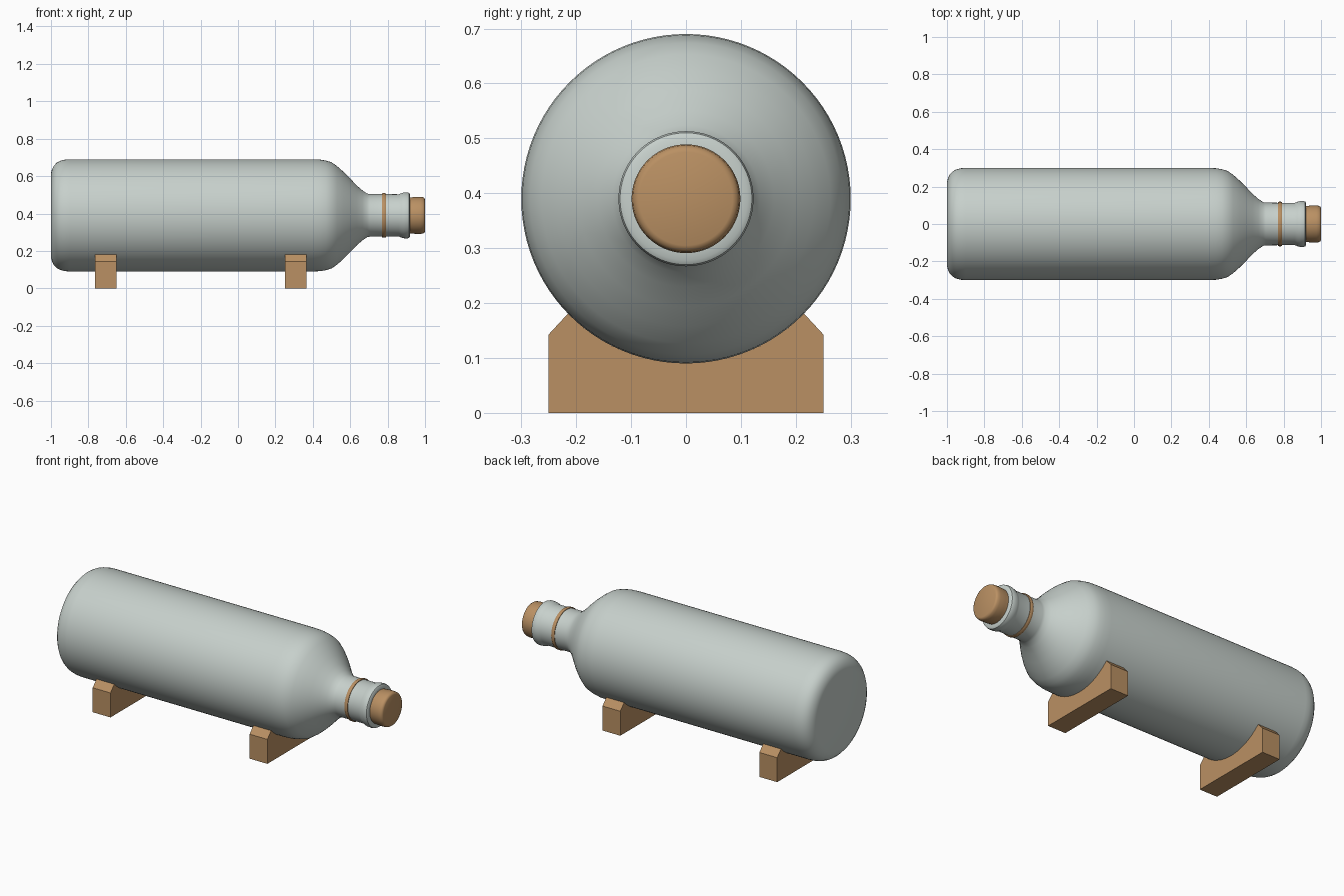
import bpy, bmesh, math

if "Cube" in bpy.data.objects:
    bpy.data.objects.remove(bpy.data.objects["Cube"])

AXIS_Z = 0.39   # height of the bottle axis
BODY_R = 0.30


def material(name, rgb):
    m = bpy.data.materials.new(name)
    m.diffuse_color = (*rgb, 1)
    m.use_nodes = True
    m.node_tree.nodes["Principled BSDF"].inputs["Base Color"].default_value = m.diffuse_color
    return m


GLASS = material("pale_grey_green", (0.57, 0.63, 0.60))
WOOD = material("tan_wood", (0.49, 0.28, 0.125))


def finish(name, bm, mat, angle=None):
    bmesh.ops.recalc_face_normals(bm, faces=bm.faces)
    mesh = bpy.data.meshes.new(name)
    bm.to_mesh(mesh)
    bm.free()
    mesh.materials.append(mat)
    ob = bpy.data.objects.new(name, mesh)
    bpy.context.collection.objects.link(ob)
    if angle:
        bpy.ops.object.select_all(action='DESELECT')
        ob.select_set(True)
        bpy.context.view_layer.objects.active = ob
        bpy.ops.object.shade_smooth_by_angle(angle=math.radians(angle))
    return ob


def lathe(name, profile, mat, closed=False, segments=96):
    """Spin (x, radius) points around the bottle axis."""
    bm = bmesh.new()
    rings = []
    for x, r in profile:
        rings.append([bm.verts.new((x, r * math.cos(a), AXIS_Z + r * math.sin(a)))
                      for a in (2 * math.pi * i / segments for i in range(segments))])
    pairs = list(zip(rings, rings[1:]))
    if closed:
        pairs.append((rings[-1], rings[0]))
    else:
        bm.faces.new(rings[0])
        bm.faces.new(rings[-1])
    for a, b in pairs:
        for i in range(segments):
            j = (i + 1) % segments
            bm.faces.new((a[i], a[j], b[j], b[i]))
    return finish(name, bm, mat, 40)


# Bottle: rounded base, straight body, sloping shoulder, neck and lip
lathe("bottle", [
    (-1.0, 0.225), (-0.995, 0.245), (-0.985, 0.265), (-0.97, 0.281), (-0.95, 0.292),
    (-0.925, 0.298), (-0.90, 0.30), (0.40, 0.30), (0.44, 0.298), (0.47, 0.293),
    (0.50, 0.284), (0.53, 0.263), (0.565, 0.232), (0.60, 0.197), (0.635, 0.160),
    (0.665, 0.134), (0.69, 0.117), (0.705, 0.114), (0.86, 0.113), (0.872, 0.118),
    (0.885, 0.122), (0.905, 0.123), (0.915, 0.120), (0.92, 0.112), (0.92, 0.09),
], GLASS)

# Thin band around the neck
lathe("neck_band", [(0.77, 0.108), (0.77, 0.117), (0.774, 0.119), (0.786, 0.119),
                    (0.79, 0.117), (0.79, 0.108)], WOOD, closed=True)

# Cork stopper
lathe("cork", [(0.90, 0.096), (0.925, 0.096), (0.94, 0.098), (0.975, 0.099),
               (0.99, 0.097), (0.997, 0.092), (1.0, 0.085)], WOOD)


# Cradle blocks with a curved seat for the body
def cradle(name, x0, x1):
    half = math.asin(0.215 / BODY_R)
    n = 24
    outline = [(-0.25, 0), (0.25, 0), (0.25, 0.143)]
    for i in range(n + 1):
        a = half * (1 - 2 * i / n)
        outline.append((BODY_R * math.sin(a), AXIS_Z - BODY_R * math.cos(a)))
    outline.append((-0.25, 0.143))
    bm = bmesh.new()
    face = bm.faces.new([bm.verts.new((x0, y, z)) for y, z in outline])
    side = bmesh.ops.extrude_face_region(bm, geom=[face])
    bmesh.ops.translate(bm, vec=(x1 - x0, 0, 0),
                        verts=[v for v in side["geom"] if isinstance(v, bmesh.types.BMVert)])
    finish(name, bm, WOOD)


cradle("rear_cradle", -0.765, -0.65)
cradle("front_cradle", 0.25, 0.365)
